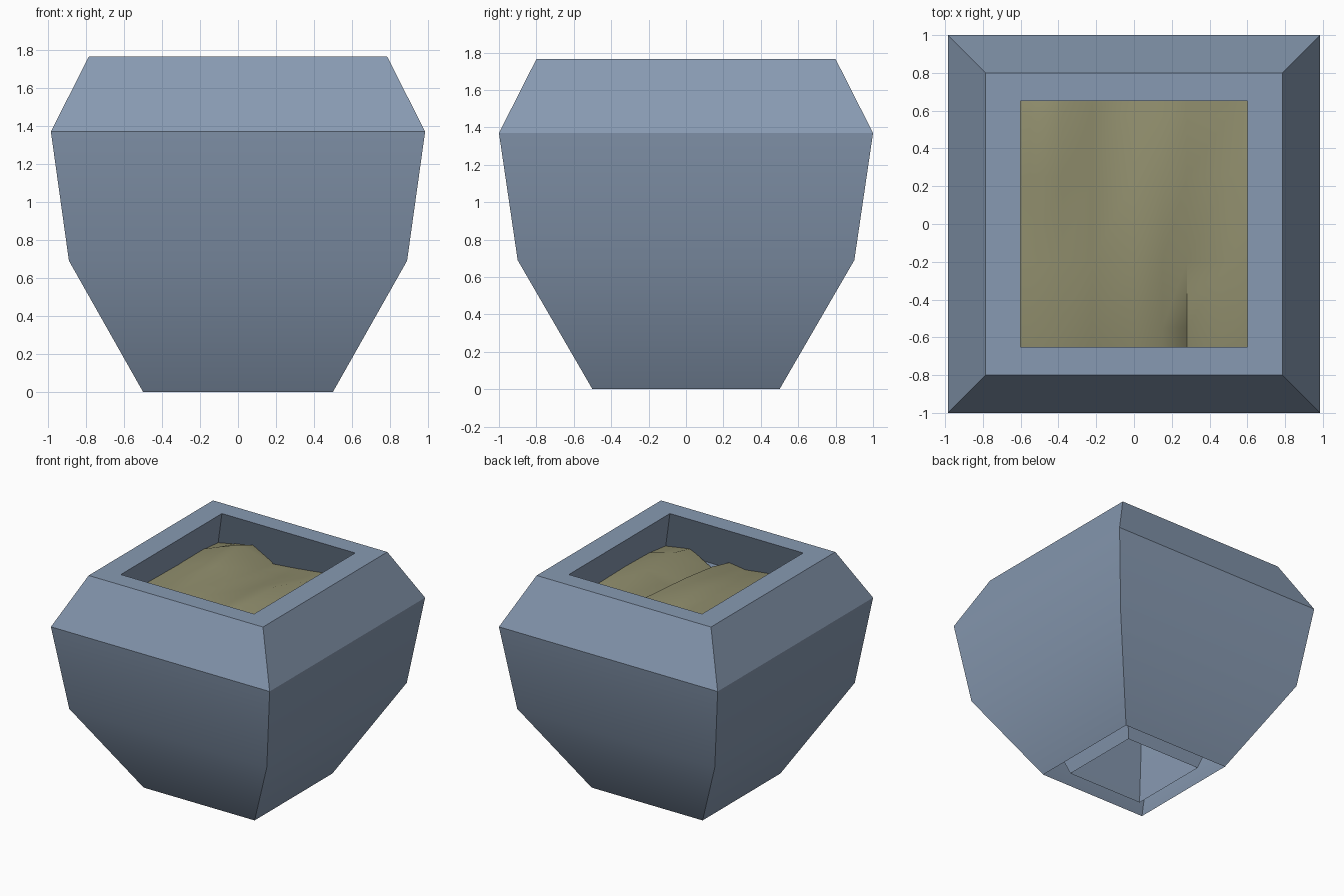
import bpy

cube = bpy.data.objects.get("Cube")
if cube:
    bpy.data.objects.remove(cube, do_unlink=True)


def make_material(name, colour):
    mat = bpy.data.materials.new(name)
    mat.use_nodes = True
    mat.diffuse_color = (*colour, 1)
    bsdf = mat.node_tree.nodes["Principled BSDF"]
    bsdf.inputs["Base Color"].default_value = (*colour, 1)
    bsdf.inputs["Roughness"].default_value = 0.8
    return mat


def make_object(name, verts, faces, mat, angle):
    mesh = bpy.data.meshes.new(name)
    mesh.from_pydata(verts, [], faces)
    mesh.materials.append(mat)
    obj = bpy.data.objects.new(name, mesh)
    bpy.context.collection.objects.link(obj)
    bpy.ops.object.select_all(action="DESELECT")
    obj.select_set(True)
    bpy.context.view_layer.objects.active = obj
    bpy.ops.object.shade_smooth_by_angle(angle=angle)
    return obj


blue_grey = make_material("blue grey stone", (0.245, 0.323, 0.445))
olive = make_material("olive soil", (0.285, 0.275, 0.155))

# Square pot: half width, half depth and height, up the outside and down the inside
profile = [
    (0.50, 0.50, 0.0),
    (0.89, 0.90, 0.69),
    (0.985, 1.0, 1.37),
    (0.785, 0.80, 1.765),
    (0.60, 0.65, 1.765),
    (0.74, 0.79, 1.38),
    (0.56, 0.58, 0.69),
    (0.35, 0.35, 0.0),
]
corners = [(-1, -1), (1, -1), (1, 1), (-1, 1)]
verts = [(sx * w, sy * d, z) for w, d, z in profile for sx, sy in corners]
faces = []
for ring in range(len(profile) - 1):
    for j in range(4):
        k = (j + 1) % 4
        a, b = ring * 4, ring * 4 + 4
        faces.append((a + j, a + k, b + k, b + j))
make_object("pot", verts, faces, blue_grey, 0.52)

# Uneven soil reaching under the rim: height rows from front to back
columns = [-0.73, -0.55, -0.38, -0.22, 0.0, 0.15, 0.28, 0.5, 0.73]
rows = {
    -0.77: [1.44, 1.47, 1.49, 1.45, 1.42, 1.44, 1.34, 1.46, 1.42],
    -0.55: [1.47, 1.50, 1.52, 1.49, 1.45, 1.49, 1.36, 1.51, 1.45],
    -0.20: [1.48, 1.52, 1.53, 1.51, 1.49, 1.53, 1.41, 1.50, 1.46],
    0.25: [1.47, 1.52, 1.55, 1.48, 1.48, 1.52, 1.47, 1.47, 1.45],
    0.57: [1.47, 1.54, 1.60, 1.44, 1.44, 1.47, 1.49, 1.40, 1.43],
    0.77: [1.45, 1.49, 1.52, 1.41, 1.43, 1.45, 1.47, 1.39, 1.42],
}
soil_verts = [(x, y, z) for y, heights in rows.items() for x, z in zip(columns, heights)]
n = len(columns)
soil_faces = [
    (r * n + c, r * n + c + 1, r * n + n + c + 1, r * n + n + c)
    for r in range(len(rows) - 1) for c in range(n - 1)
]
make_object("soil", soil_verts, soil_faces, olive, 1.2)
